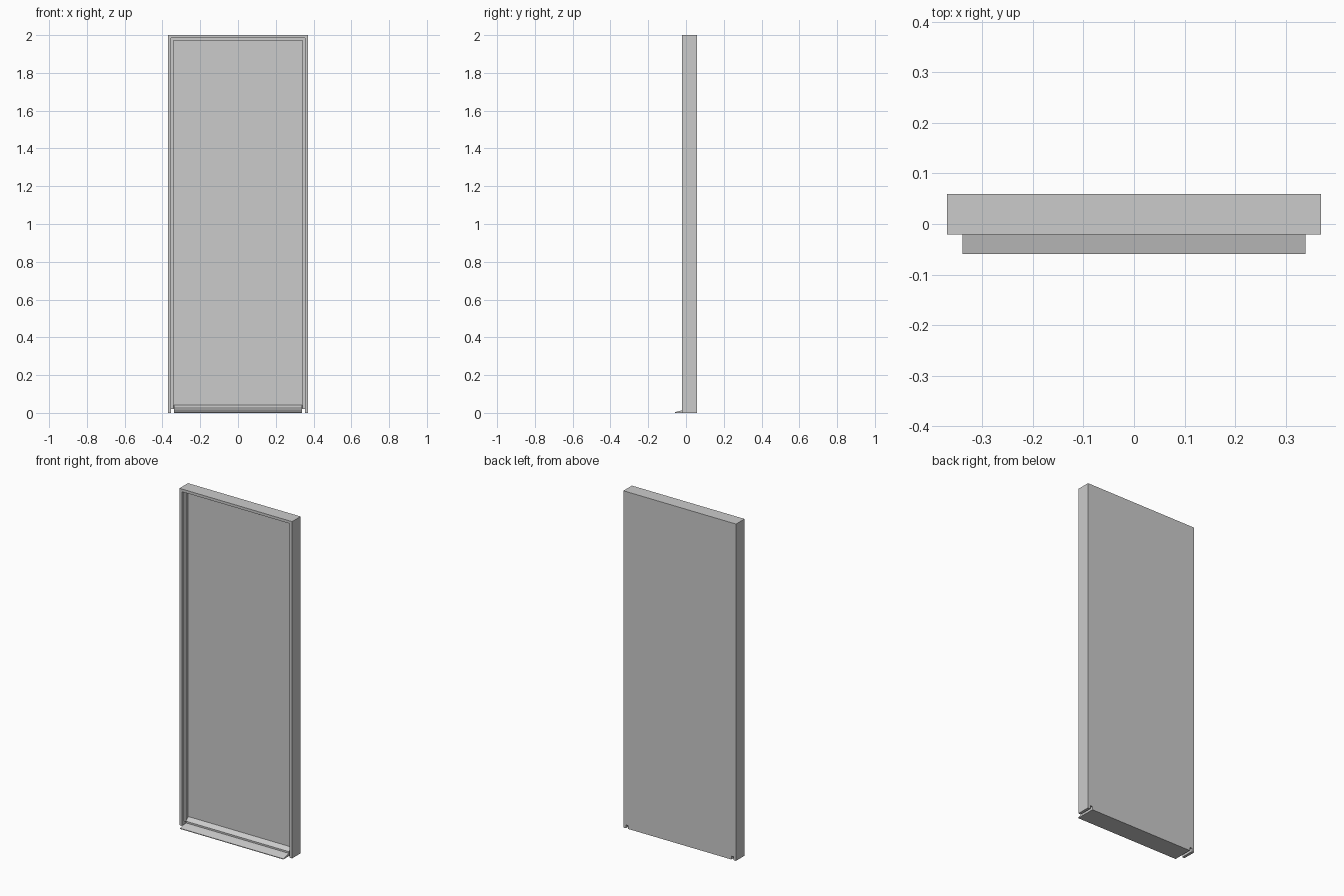
import bpy, bmesh
from mathutils import Vector

if "Cube" in bpy.data.objects:
    bpy.data.objects.remove(bpy.data.objects["Cube"])


def prism(name, points, offset):
    """Extrude a planar outline along an offset to make a solid part."""
    bm = bmesh.new()
    face = bm.faces.new([bm.verts.new(p) for p in points])
    ext = bmesh.ops.extrude_face_region(bm, geom=[face])
    moved = [g for g in ext["geom"] if isinstance(g, bmesh.types.BMVert)]
    bmesh.ops.translate(bm, verts=moved, vec=Vector(offset))
    bmesh.ops.recalc_face_normals(bm, faces=bm.faces)
    mesh = bpy.data.meshes.new(name)
    bm.to_mesh(mesh)
    bm.free()
    obj = bpy.data.objects.new(name, mesh)
    bpy.context.collection.objects.link(obj)
    return obj


def arch(name, half, top, width, bottom, y0, y1):
    """Three-sided frame: two jambs joined by a head."""
    inner = half - width
    outline = [(-half, bottom), (-half, top), (half, top), (half, bottom),
               (inner, bottom), (inner, top - width),
               (-inner, top - width), (-inner, bottom)]
    return prism(name, [(x, y0, z) for x, z in outline], (0, y1 - y0, 0))


HALF, TOP, LIP, STOP = 0.37, 2.0, 0.016, 0.012
FRONT, BACK, PANEL = -0.021, 0.059, 0.02
FOOT = 0.02
inner = HALF - LIP

# Outer frame and the recessed stop inside it
arch("outer_frame", HALF, TOP, LIP, 0, FRONT, BACK)
arch("door_stop", inner, TOP - LIP, STOP, FOOT, 0.0, PANEL)

# Door panel, flush with the back of the frame
panel = [(-inner, FOOT), (inner, FOOT), (inner, TOP - LIP), (-inner, TOP - LIP)]
prism("door_panel", [(x, PANEL, z) for x, z in panel], (0, BACK - PANEL, 0))

# Threshold: sloping outer lip, small groove and raised inner ramp
SILL = 0.339
profile = [(-0.059, 0), (-0.059, 0.004), (FRONT, 0.013), (-0.006, 0.016),
           (-0.006, 0.026), (PANEL, 0.043), (PANEL, FOOT), (BACK, FOOT),
           (BACK, 0)]
prism("threshold", [(-SILL, y, z) for y, z in profile], (2 * SILL, 0, 0))
